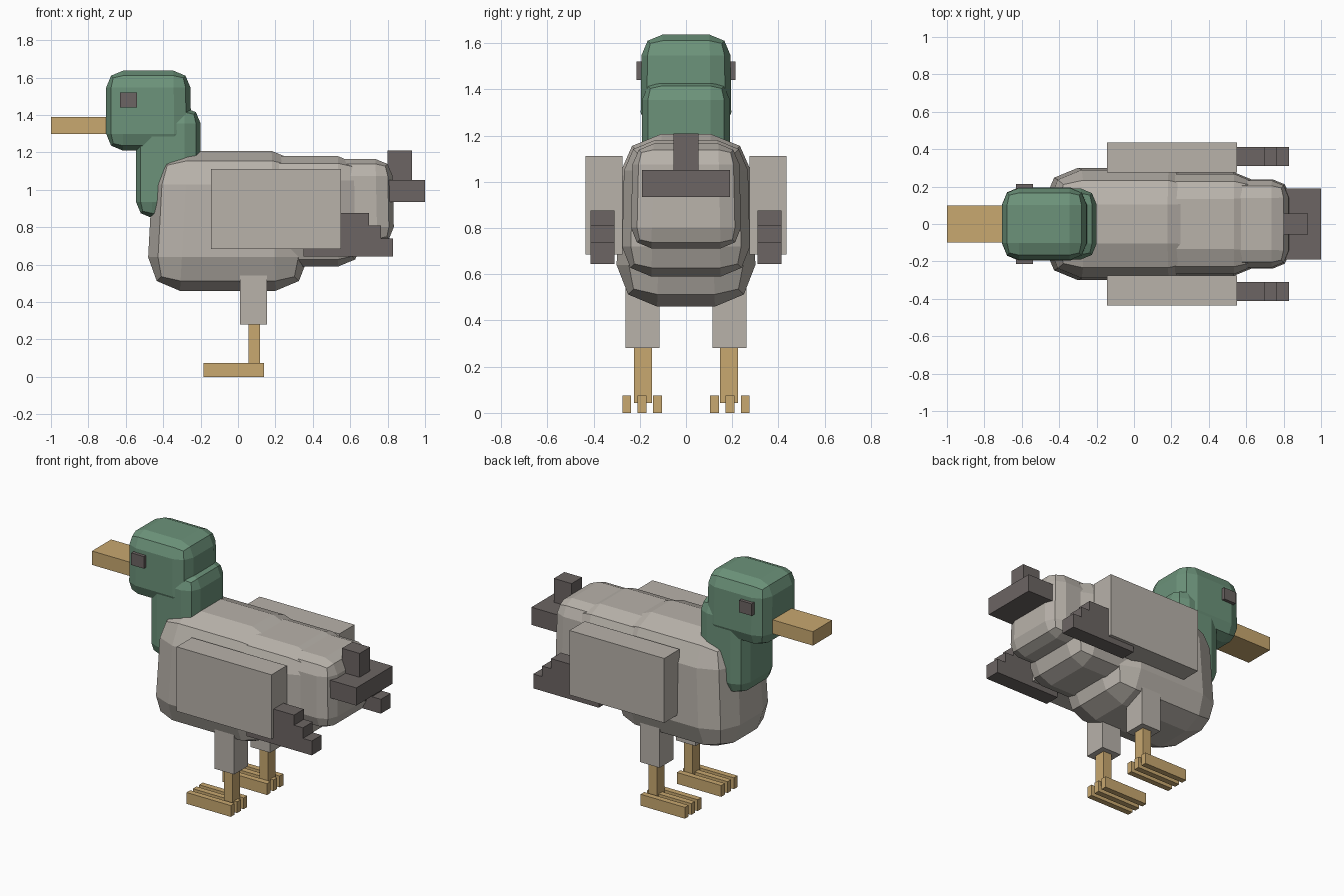
import bpy, bmesh

if "Cube" in bpy.data.objects:
    bpy.data.objects.remove(bpy.data.objects["Cube"])


def material(name, rgb):
    m = bpy.data.materials.new(name)
    m.diffuse_color = (*rgb, 1)
    m.use_nodes = True
    m.node_tree.nodes["Principled BSDF"].inputs["Base Color"].default_value = m.diffuse_color
    return m


GREY = material("warm_grey", (0.479, 0.445, 0.402))
DARK = material("dark_grey", (0.150, 0.130, 0.125))
GREEN = material("green", (0.150, 0.290, 0.195))
TAN = material("tan", (0.578, 0.392, 0.160))


def box(name, x, y, z, mat, bevel=0, top=(0, 0, 0)):
    """Box from ranges; top = insets of front, back and sides of the upper face."""
    bm = bmesh.new()
    bmesh.ops.create_cube(bm, size=1)
    for v in bm.verts:
        up = v.co.z > 0
        px = x[0] + up * top[0] if v.co.x < 0 else x[1] - up * top[1]
        py = y[0] + up * top[2] if v.co.y < 0 else y[1] - up * top[2]
        v.co = (px, py, z[1] if up else z[0])
    if bevel:
        bmesh.ops.bevel(bm, geom=bm.edges[:], offset=bevel, offset_type='OFFSET',
                        segments=2, profile=0.5, affect='EDGES', clamp_overlap=True)
    bmesh.ops.recalc_face_normals(bm, faces=bm.faces[:])
    mesh = bpy.data.meshes.new(name)
    bm.to_mesh(mesh)
    bm.free()
    mesh.materials.append(mat)
    ob = bpy.data.objects.new(name, mesh)
    bpy.context.collection.objects.link(ob)
    return ob


def pair(name, x, y, z, mat):
    """The same box on both sides of the body."""
    box(name + "_left", x, (-y[1], -y[0]), z, mat)
    box(name + "_right", x, y, z, mat)


# Body: three overlapping rounded blocks
box("front_body", (-0.49, 0.38), (-0.305, 0.305), (0.46, 1.208), GREY, 0.18, (0.04, 0.02, 0.02))
box("middle_body", (-0.05, 0.665), (-0.28, 0.28), (0.59, 1.18), GREY, 0.13, (0, 0, 0.015))
box("rear_body", (0.48, 0.835), (-0.24, 0.24), (0.712, 1.165), GREY, 0.09, (0, 0.01, 0.01))

# Head and neck
box("neck", (-0.545, -0.20), (-0.19, 0.19), (0.85, 1.44), GREEN, 0.085)
box("head", (-0.705, -0.25), (-0.197, 0.197), (1.21, 1.637), GREEN, 0.09, (0, 0.005, 0.005))
box("beak", (-1.0, -0.68), (-0.10, 0.10), (1.298, 1.39), TAN)
pair("eye", (-0.632, -0.54), (0.15, 0.215), (1.44, 1.52), DARK)

# Wings with stepped tip feathers
pair("wing", (-0.145, 0.55), (0.275, 0.435), (0.685, 1.112), GREY)
for i, (x1, z0, z1) in enumerate([(0.70, 0.81, 0.877), (0.765, 0.74, 0.81), (0.83, 0.645, 0.74)]):
    pair(f"wing_tip_{i + 1}", (0.35, x1), (0.31, 0.413), (z0, z1), DARK)

# Tail
box("tail_plate", (0.78, 1.0), (-0.19, 0.19), (0.935, 1.052), DARK)
box("tail_curl", (0.80, 0.93), (-0.055, 0.055), (1.052, 1.21), DARK)

# Legs and feet
pair("thigh", (0.01, 0.155), (0.115, 0.262), (0.28, 0.62), GREY)
pair("shank", (0.055, 0.118), (0.148, 0.225), (0.043, 0.28), TAN)
for i, y in enumerate([0.104, 0.171, 0.237]):
    pair(f"toe_{i + 1}", (-0.185, 0.14), (y, y + 0.038), (0.0, 0.075), TAN)
